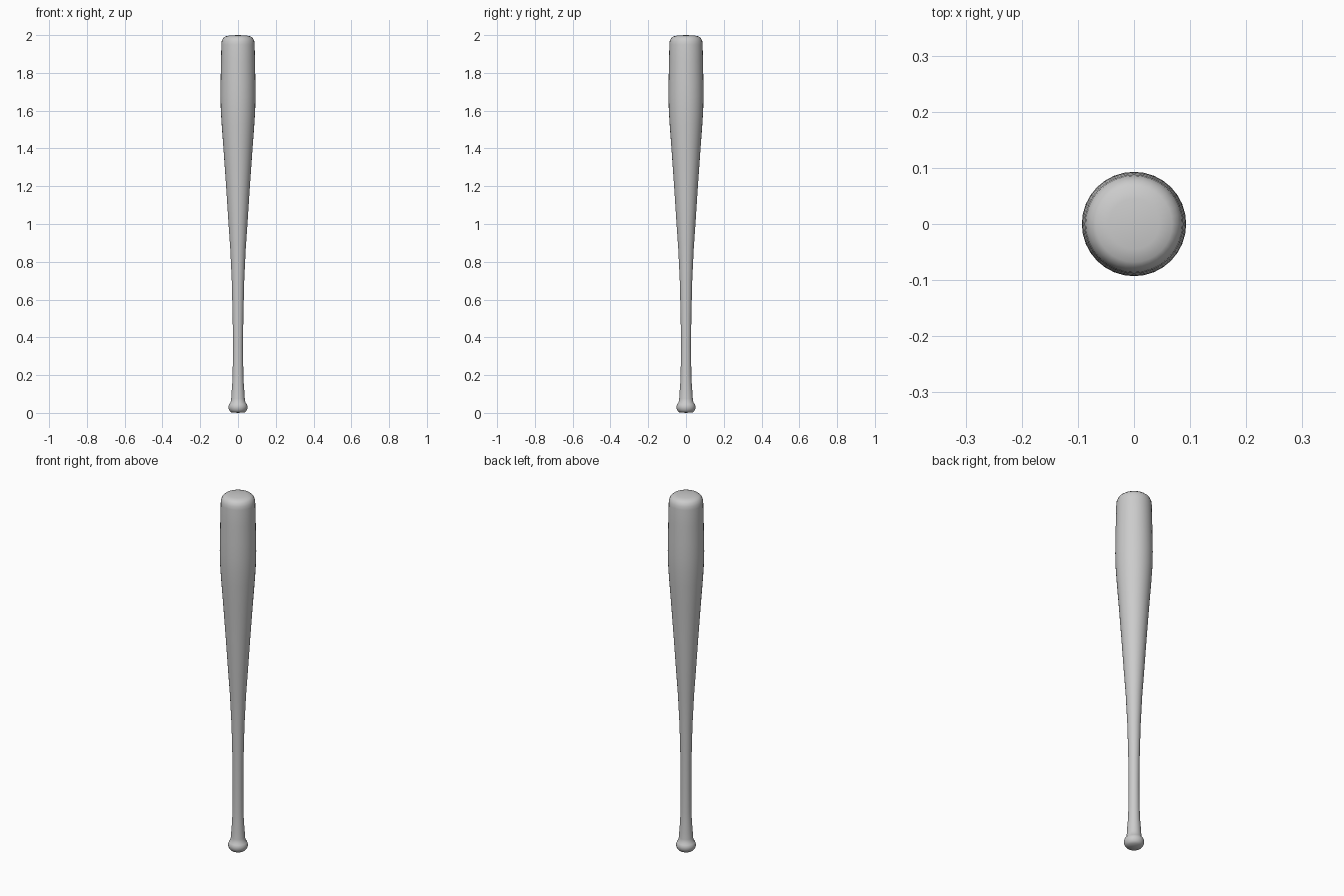
import bpy, bmesh, math

if "Cube" in bpy.data.objects:
    bpy.data.objects.remove(bpy.data.objects["Cube"])

SIDES = 32

# Half-profile (radius, height) from the knob to the rounded barrel tip
PROFILE = [
    (0.036, 0.003), (0.045, 0.012), (0.050, 0.024), (0.050, 0.036),
    (0.046, 0.047), (0.039, 0.055), (0.036, 0.075), (0.034, 0.11),
    (0.030, 0.16), (0.028, 0.22), (0.027, 0.35), (0.028, 0.50),
    (0.033, 0.70), (0.041, 0.87), (0.050, 1.00), (0.063, 1.20),
    (0.077, 1.40), (0.086, 1.52), (0.091, 1.60), (0.093, 1.68),
    (0.092, 1.76), (0.090, 1.86), (0.088, 1.95), (0.086, 1.968),
    (0.079, 1.984), (0.068, 1.993), (0.045, 1.998),
]


def lathe(name, profile, bottom_z, top_z):
    bm = bmesh.new()
    rings = []
    for r, z in profile:
        rings.append([bm.verts.new((r * math.cos(2 * math.pi * i / SIDES),
                                    r * math.sin(2 * math.pi * i / SIDES), z))
                      for i in range(SIDES)])
    low = bm.verts.new((0, 0, bottom_z))
    high = bm.verts.new((0, 0, top_z))
    for i in range(SIDES):
        j = (i + 1) % SIDES
        for a, b in zip(rings, rings[1:]):
            bm.faces.new((a[i], a[j], b[j], b[i]))
        bm.faces.new((low, rings[0][j], rings[0][i]))
        bm.faces.new((high, rings[-1][i], rings[-1][j]))
    mesh = bpy.data.meshes.new(name)
    bm.to_mesh(mesh)
    bm.free()
    obj = bpy.data.objects.new(name, mesh)
    bpy.context.collection.objects.link(obj)
    return obj


# Bat: knob, handle and barrel in one turned piece
bat = lathe("bat", PROFILE, 0.0, 2.0)
bpy.context.view_layer.objects.active = bat
bat.select_set(True)
bpy.ops.object.shade_smooth_by_angle(angle=math.radians(50))
